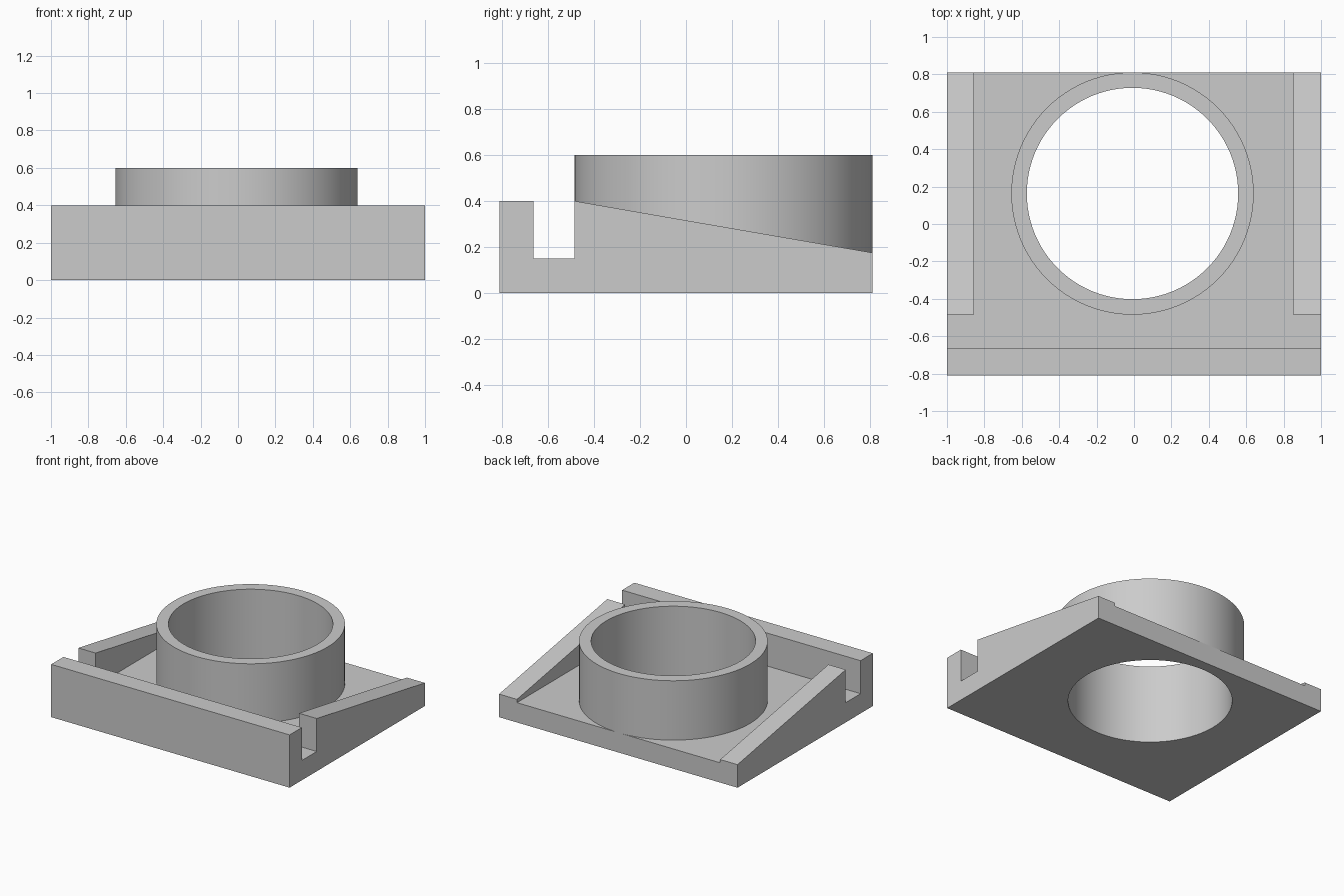
import bpy, bmesh, math

default_cube = bpy.data.objects.get("Cube")
if default_cube:
    bpy.data.objects.remove(default_cube, do_unlink=True)

grey = bpy.data.materials.new("light grey")
grey.use_nodes = True
colour = (0.6, 0.6, 0.6, 1)
grey.diffuse_color = colour
grey.node_tree.nodes["Principled BSDF"].inputs["Base Color"].default_value = colour


def add_object(name, bm):
    bmesh.ops.recalc_face_normals(bm, faces=bm.faces)
    mesh = bpy.data.meshes.new(name)
    bm.to_mesh(mesh)
    bm.free()
    mesh.materials.append(grey)
    obj = bpy.data.objects.new(name, mesh)
    bpy.context.collection.objects.link(obj)
    return obj


def side_profile(name, points, x0, x1):
    """Extrude a (y, z) outline from x0 to x1."""
    bm = bmesh.new()
    face = bm.faces.new([bm.verts.new((x0, y, z)) for y, z in points])
    extruded = bmesh.ops.extrude_face_region(bm, geom=[face])["geom"]
    verts = [v for v in extruded if isinstance(v, bmesh.types.BMVert)]
    bmesh.ops.translate(bm, verts=verts, vec=(x1 - x0, 0, 0))
    return add_object(name, bm)


def cylinder(name, radius, z0, z1):
    bm = bmesh.new()
    bmesh.ops.create_cone(bm, cap_ends=True, segments=96, radius1=radius,
                          radius2=radius, depth=z1 - z0)
    bmesh.ops.translate(bm, verts=bm.verts, vec=(-0.008, 0.163, (z0 + z1) / 2))
    return add_object(name, bm)


def combine(target, tool, operation):
    """Apply a boolean to the target and remove the tool."""
    mod = target.modifiers.new(operation, 'BOOLEAN')
    mod.operation, mod.solver, mod.object = operation, 'EXACT', tool
    bpy.context.view_layer.objects.active = target
    bpy.ops.object.modifier_apply(modifier=mod.name)
    bpy.data.objects.remove(tool, do_unlink=True)


FRONT, BACK, FLOOR, RIM = -0.81, 0.811, 0.15, 0.4

# Floor plate with raised front wall
body = side_profile("collar_bracket", [
    (FRONT, 0), (BACK, 0), (BACK, FLOOR), (-0.663, FLOOR),
    (-0.663, RIM), (FRONT, RIM)], -1, 1)

# Sloping side rails
slope = [(-0.485, 0), (BACK, 0), (BACK, 0.175), (-0.485, RIM)]
for x0, x1 in ((-1, -0.855), (0.85, 1)):
    combine(body, side_profile("side_rail", slope, x0, x1), 'UNION')

# Round collar and the bore through it
combine(body, cylinder("collar", 0.648, 0.05, 0.6), 'UNION')
combine(body, cylinder("bore", 0.565, -0.1, 0.7), 'DIFFERENCE')

# Merge coplanar faces, then smooth the round walls
bm = bmesh.new()
bm.from_mesh(body.data)
bmesh.ops.remove_doubles(bm, verts=bm.verts, dist=0.0001)
bmesh.ops.dissolve_limit(bm, angle_limit=math.radians(0.5),
                         verts=bm.verts, edges=bm.edges)
bm.to_mesh(body.data)
bm.free()
bpy.ops.object.select_all(action='DESELECT')
body.select_set(True)
bpy.context.view_layer.objects.active = body
bpy.ops.object.shade_smooth_by_angle(angle=math.radians(30))
